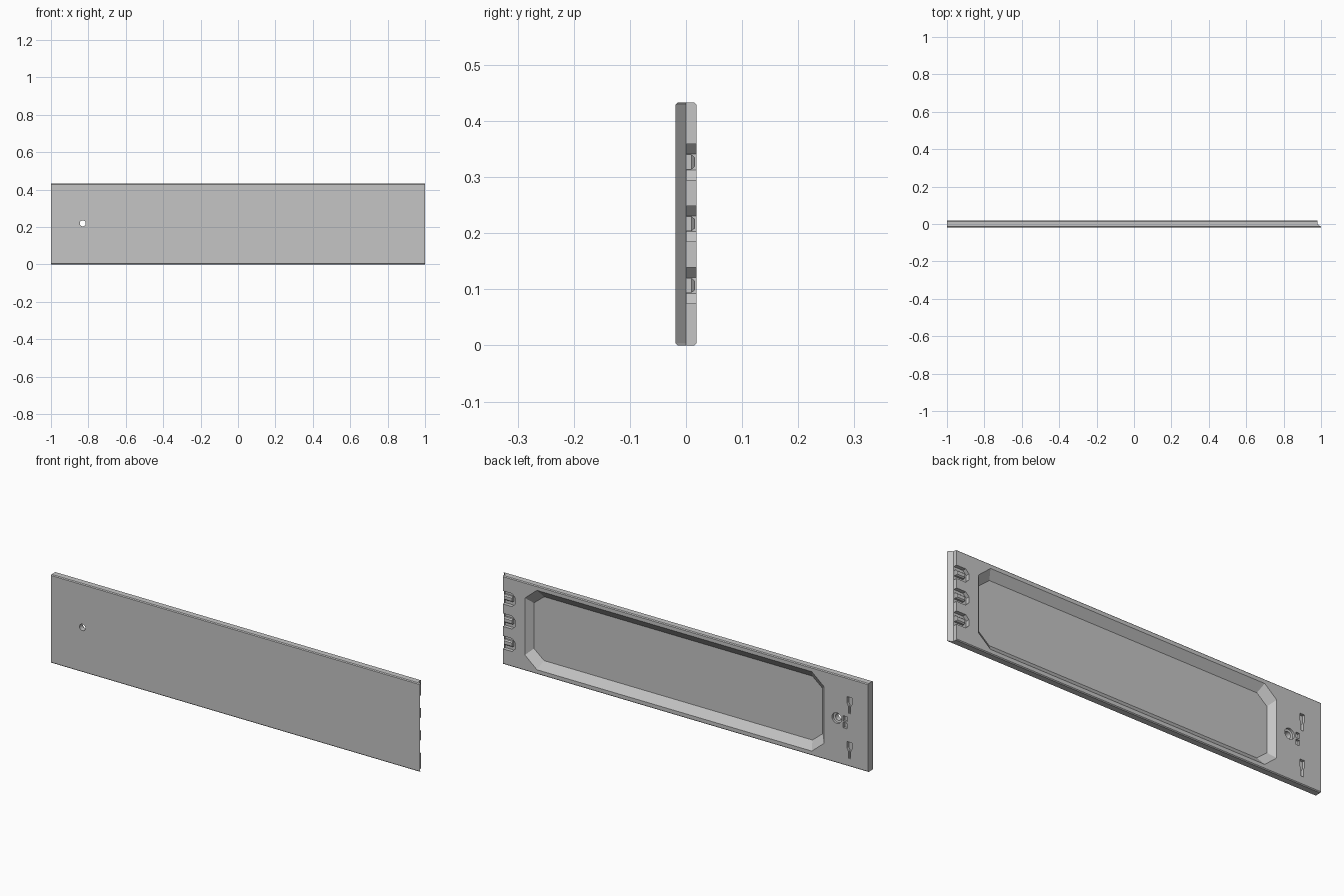
import bpy, bmesh, math

cube = bpy.data.objects.get("Cube")
if cube:
    bpy.data.objects.remove(cube, do_unlink=True)

HEIGHT = 0.433
BACK = 0.0185
MID = HEIGHT / 2

grey = bpy.data.materials.new("light_grey")
grey.use_nodes = True
grey.diffuse_color = (0.56, 0.56, 0.56, 1)
grey.node_tree.nodes["Principled BSDF"].inputs["Base Color"].default_value = grey.diffuse_color


def loft(name, sections, axis="y"):
    """Solid through (position, outline) sections stacked along an axis."""
    bm = bmesh.new()
    rings = []
    for p, outline in sections:
        rings.append([bm.verts.new((u, p, v) if axis == "y" else (u, v, p)) for u, v in outline])
    n = len(rings[0])
    for a, b in zip(rings, rings[1:]):
        for i in range(n):
            j = (i + 1) % n
            bm.faces.new((a[i], a[j], b[j], b[i]))
    bm.faces.new(rings[0])
    bm.faces.new(rings[-1])
    bmesh.ops.recalc_face_normals(bm, faces=bm.faces)
    mesh = bpy.data.meshes.new(name)
    bm.to_mesh(mesh)
    bm.free()
    mesh.materials.append(grey)
    obj = bpy.data.objects.new(name, mesh)
    bpy.context.collection.objects.link(obj)
    return obj


def rect(x0, x1, z0, z1):
    return [(x0, z0), (x1, z0), (x1, z1), (x0, z1)]


def octagon(x0, x1, z0, z1, cx, cz):
    return [(x0 + cx, z0), (x1 - cx, z0), (x1, z0 + cz), (x1, z1 - cz),
            (x1 - cx, z1), (x0 + cx, z1), (x0, z1 - cz), (x0, z0 + cz)]


def circle(x, z, r, n=24):
    return [(x + r * math.cos(i * math.tau / n), z + r * math.sin(i * math.tau / n)) for i in range(n)]


def cut(target, cutter):
    mod = target.modifiers.new("cut", "BOOLEAN")
    mod.operation = "DIFFERENCE"
    mod.solver = "EXACT"
    mod.object = cutter
    bpy.context.view_layer.objects.active = target
    bpy.ops.object.modifier_apply(modifier=mod.name)
    bpy.data.objects.remove(cutter, do_unlink=True)


def pocket(outline, depth):
    return loft("pocket_cutter", [(BACK - depth, outline), (BACK + 0.02, outline)])


# Panel body: bevelled long edges and a slanted lip on the +x end
def plan(b):
    y = BACK - b
    return [(-1, -y), (1, -y), (0.98, 0), (0.98, y), (-1, y)]


panel = loft("panel", [(0, plan(0.004)), (0.004, plan(0)),
                       (HEIGHT - 0.004, plan(0)), (HEIGHT, plan(0.004))], "z")

# Large recess with sloping walls and clipped corners
rim = octagon(-0.76, 0.86, 0.022, 0.411, 0.065, 0.055)
floor = octagon(-0.732, 0.832, 0.06, 0.373, 0.055, 0.045)
cut(panel, loft("recess_cutter", [(BACK - 0.03, floor), (BACK, rim), (BACK + 0.02, rim)]))

# Through hole with a wider mouth at the back
hole, mouth = circle(-0.83, 0.22, 0.016), circle(-0.83, 0.22, 0.026)
cut(panel, loft("hole_cutter", [(-0.04, hole), (0.006, hole), (0.008, mouth), (0.04, mouth)]))

# Tapered hanging slots and the small double slot between them
for z in (0.08, 0.30):
    cut(panel, pocket([(-0.905, z - 0.04), (-0.893, z - 0.04), (-0.893, z - 0.005), (-0.886, z + 0.008),
                       (-0.886, z + 0.04), (-0.912, z + 0.04), (-0.912, z + 0.008), (-0.905, z - 0.005)], 0.014))
for z in (0.195, 0.228):
    cut(panel, pocket(rect(-0.885, -0.865, z - 0.013, z + 0.013), 0.012))

# Three open latch slots on the +x end, each with a tongue
for z in (0.107, 0.217, 0.327):
    cut(panel, pocket(octagon(0.912, 1.05, z - 0.032, z + 0.032, 0.018, 0.018), 0.018))
    loft("latch_tongue", [(-0.002, rect(0.932, 0.98, z - 0.013, z + 0.013)),
                          (0.010, rect(0.932, 0.98, z - 0.013, z + 0.013)),
                          (0.016, rect(0.932, 0.974, z - 0.008, z + 0.008))])

bpy.ops.object.select_all(action="DESELECT")
panel.select_set(True)
bpy.context.view_layer.objects.active = panel
bpy.ops.object.shade_smooth_by_angle(angle=math.radians(20))
